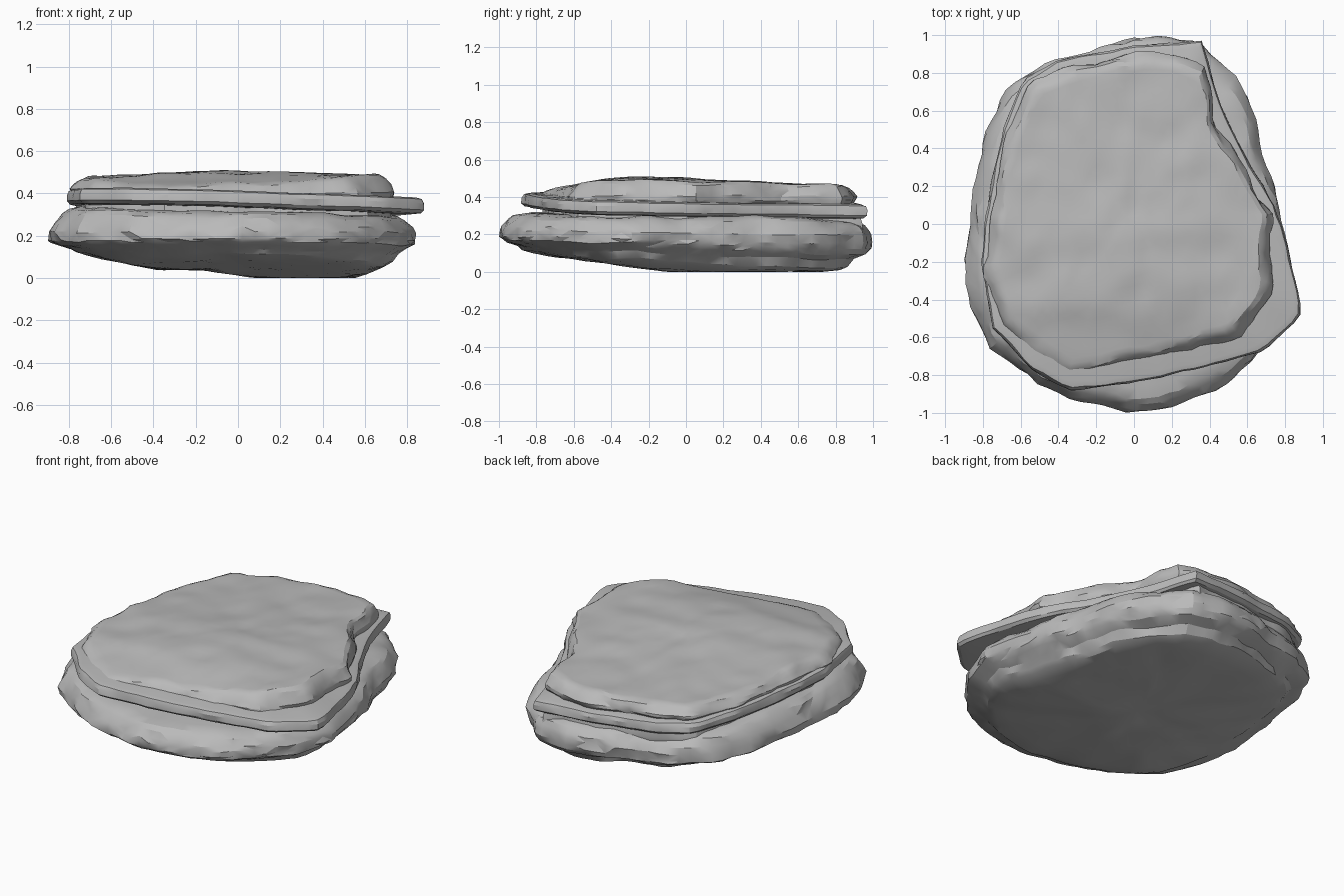
import bpy
import bmesh
import math
from mathutils import Vector, noise

cube = bpy.data.objects.get("Cube")
if cube:
    bpy.data.objects.remove(cube, do_unlink=True)

# One plain stone colour
stone = bpy.data.materials.new("grey stone")
stone.use_nodes = True
stone_colour = (0.49, 0.49, 0.49, 1)
stone.diffuse_color = stone_colour
stone.node_tree.nodes["Principled BSDF"].inputs["Base Color"].default_value = stone_colour
stone.node_tree.nodes["Principled BSDF"].inputs["Roughness"].default_value = 0.9

SEGMENTS = 96


def resample(outline, count):
    """Spread points evenly along a closed outline."""
    points = [Vector(p) for p in outline]
    pairs = list(zip(points, points[1:] + points[:1]))
    total = sum((b - a).length for a, b in pairs)
    result = []
    for i in range(count):
        remaining = total * i / count
        for a, b in pairs:
            length = (b - a).length
            if remaining <= length:
                result.append(a.lerp(b, remaining / length))
                break
            remaining -= length
    return result


def slab(name, outline, rings, height, rough, seed):
    """Loft rings of (scale, level) into a chipped slab, closed at both ends."""
    points = resample(outline, SEGMENTS)
    centre = sum(points, Vector((0, 0))) / SEGMENTS
    bm = bmesh.new()
    loops = []
    for scale, level in rings:
        loop = []
        for p in points:
            x, y = centre + (p - centre) * scale
            # Broken edges: chips vary along the rim and between strata
            edge = noise.noise(Vector((x * 5, y * 5, level * 12 + seed)))
            fine = noise.noise(Vector((x * 11, y * 11, level * 25 + seed)))
            push = rough * (edge * 0.8 + fine * 0.8) * min(1, scale)
            out = (p - centre).normalized() * push
            x, y = x + out.x, y + out.y
            lift = noise.noise(Vector((x * 5, y * 5, seed + level * 9))) * rough * 0.5
            loop.append(bm.verts.new((x, y, max(0, height(x, y, level) + lift))))
        loops.append(loop)
    for low, high in zip(loops, loops[1:]):
        for i in range(SEGMENTS):
            j = (i + 1) % SEGMENTS
            bm.faces.new((low[i], low[j], high[j], high[i]))
    for loop in (loops[0], loops[-1]):
        middle = sum((v.co for v in loop), Vector()) / SEGMENTS
        tip = bm.verts.new(middle)
        for i in range(SEGMENTS):
            bm.faces.new((loop[i], loop[(i + 1) % SEGMENTS], tip))
    # Angular facets instead of twisted quads
    bmesh.ops.triangulate(bm, faces=bm.faces[:])
    bmesh.ops.recalc_face_normals(bm, faces=bm.faces[:])
    mesh = bpy.data.meshes.new(name)
    bm.to_mesh(mesh)
    bm.free()
    mesh.materials.append(stone)
    obj = bpy.data.objects.new(name, mesh)
    bpy.context.collection.objects.link(obj)
    bpy.ops.object.select_all(action="DESELECT")
    obj.select_set(True)
    bpy.context.view_layer.objects.active = obj
    bpy.ops.object.shade_smooth_by_angle(angle=math.radians(24))
    return obj


# Thick lower slab: a narrower foot that rises to the front and left
def lower_height(x, y, level):
    hollow = 0.04 * min(1, max(0, (0.1 - x) * 4))
    rise = max(hollow, 0.14 * (-y - 0.1), 0.03 + 0.2 * (-x - 0.33), 0.3 * (x - 0.55))
    under = max(0, 1 - level / 0.17)
    shoulder = max(0, level - 0.2) * (0.6 * max(0, y - 0.35) + 0.2 * x)
    rim_drop = 0.02 * y * max(0, 1 - abs(level - 0.16) / 0.1)
    return level + rise * under - shoulder - rim_drop


slab("lower_slab",
     [(0, 0.99), (0.2, 0.99), (0.36, 0.96), (0.53, 0.78), (0.64, 0.57), (0.69, 0.35),
      (0.76, 0.17), (0.79, -0.05), (0.84, -0.3), (0.78, -0.5), (0.62, -0.72),
      (0.47, -0.87), (0.25, -0.96), (0, -1), (-0.25, -0.95), (-0.5, -0.84),
      (-0.77, -0.65), (-0.86, -0.42), (-0.88, -0.2), (-0.84, 0.2), (-0.78, 0.5),
      (-0.7, 0.68), (-0.48, 0.85), (-0.2, 0.92)],
     [(0.15 * i, 0) for i in range(1, 6)]
     + [(0.83, 0.01), (0.87, 0.025), (0.9, 0.07), (0.96, 0.1),
        (0.99, 0.135), (1, 0.17), (1, 0.21), (0.985, 0.245), (0.955, 0.285),
        (0.92, 0.305), (0.86, 0.315), (0.5, 0.32)],
     lower_height, 0.024, 3)


# Thin jutting middle slab, tipped slightly down to the right and back
def tilted(x, y, level):
    return level - 0.028 * x - 0.025 * y


middle_outline = [
    (0, 0.94), (0.36, 0.97), (0.45, 0.65), (0.6, 0.34), (0.74, 0.1), (0.79, -0.04),
    (0.88, -0.4), (0.88, -0.49), (0.69, -0.67), (0.4, -0.75), (0, -0.84),
    (-0.35, -0.88), (-0.55, -0.76), (-0.75, -0.55), (-0.81, -0.2), (-0.76, 0.2),
    (-0.69, 0.5), (-0.59, 0.76), (-0.4, 0.87)]
slab("middle_slab", middle_outline,
     [(0.5, 0.315), (0.93, 0.315), (0.98, 0.32), (1, 0.335), (1, 0.365),
      (0.99, 0.385), (0.96, 0.392), (0.5, 0.4)],
     tilted, 0.009, 11)

# Recessed layer seen in the gap, set back from the front and right
slab("recessed_layer",
     [(min(0.93 * x - 0.02, 0.73), 0.92 * y + 0.04) for x, y in middle_outline],
     [(0.5, 0.2), (0.98, 0.2), (1, 0.25), (1, 0.29), (0.99, 0.34), (0.5, 0.34)],
     tilted, 0.02, 23)


# Upper slab with a gently domed, weathered top
def domed(x, y, level):
    dome = math.exp(-4 * ((x + 0.05) ** 2 + (y + 0.15) ** 2))
    top = max(0, level - 0.38) / 0.09
    ripple = noise.noise(Vector((x * 3 + y, y * 5 - x * 2, 7))) * 0.005
    dents = noise.noise(Vector((x * 9 + y * 3, y * 6 - x * 6, 2))) * 0.005
    slope = 0.02 * max(0, x) - 0.014 * max(0, y) - 0.14 * max(0, -y - 0.45)
    return level + top * (0.035 * dome + ripple + dents + slope) - 0.02 * x * (1 - top)


slab("upper_slab",
     [(0.06, 0.91), (0.24, 0.89), (0.37, 0.84), (0.41, 0.72), (0.42, 0.54),
      (0.57, 0.32), (0.65, 0.15), (0.74, 0.04), (0.71, -0.15), (0.74, -0.34),
      (0.66, -0.47), (0.57, -0.59), (0.3, -0.66), (0, -0.73), (-0.37, -0.79),
      (-0.69, -0.56), (-0.79, -0.22), (-0.74, 0.1), (-0.68, 0.45),
      (-0.55, 0.75), (-0.35, 0.83)],
     [(0.5, 0.36), (0.98, 0.365), (1, 0.39), (1, 0.41), (0.98, 0.435),
      (0.96, 0.457), (0.93, 0.469)]
     + [(0.9 - 0.06 * i, 0.47) for i in range(15)],
     domed, 0.022, 31)
